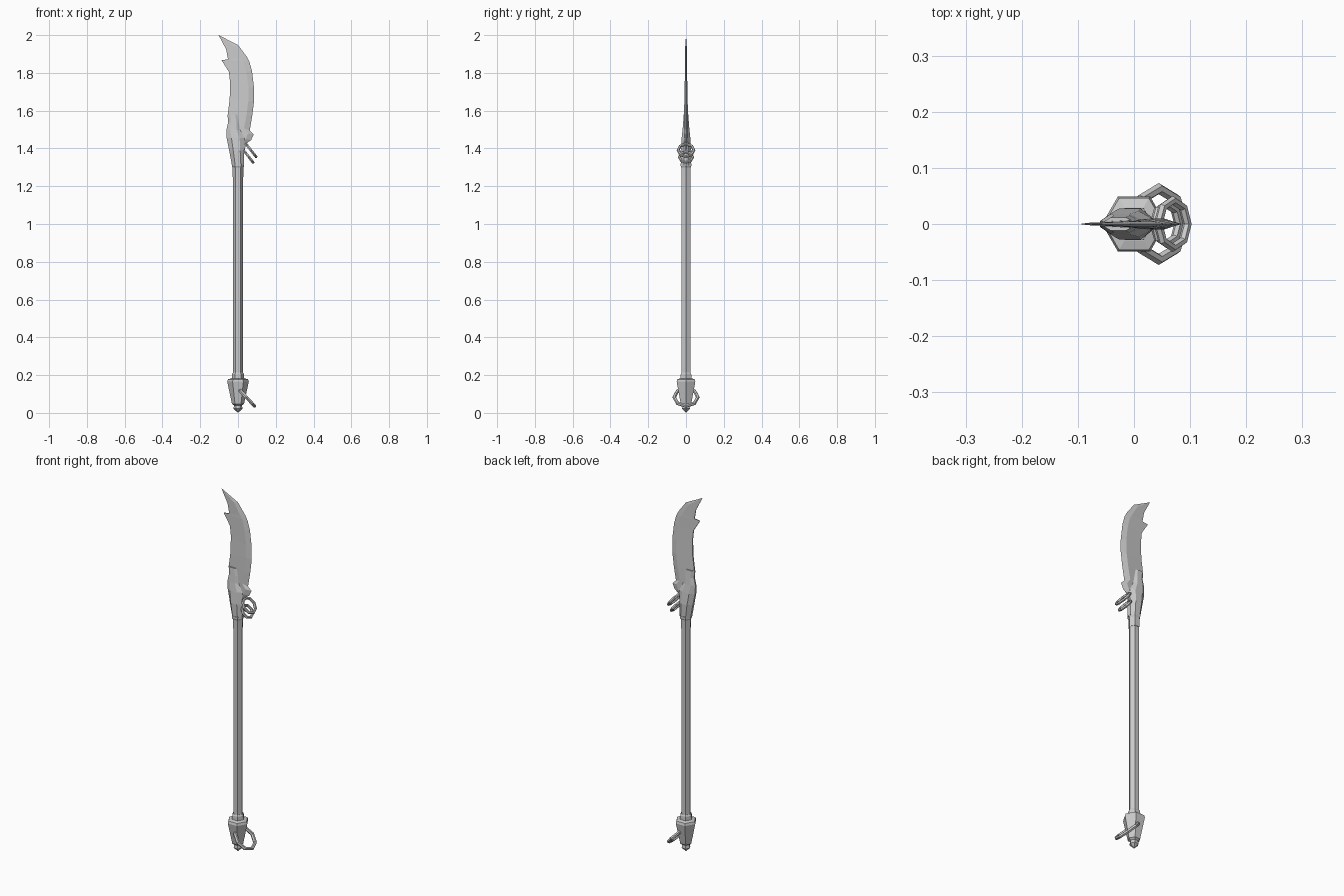
import bpy, bmesh, math

if "Cube" in bpy.data.objects:
    bpy.data.objects.remove(bpy.data.objects["Cube"])


def loft(name, sections):
    """Skin a stack of closed sections (equal point counts) and cap both ends."""
    bm = bmesh.new()
    rows = [[bm.verts.new(p) for p in s] for s in sections]
    n = len(rows[0])
    for a, b in zip(rows, rows[1:]):
        for i in range(n):
            j = (i + 1) % n
            bm.faces.new((a[i], a[j], b[j], b[i]))
    bm.faces.new(rows[0][::-1])
    bm.faces.new(rows[-1])
    bmesh.ops.remove_doubles(bm, verts=bm.verts, dist=1e-5)
    bmesh.ops.recalc_face_normals(bm, faces=bm.faces)
    me = bpy.data.meshes.new(name)
    bm.to_mesh(me)
    bm.free()
    ob = bpy.data.objects.new(name, me)
    bpy.context.collection.objects.link(ob)
    return ob


def hexagon(r, z):
    return [(r * math.cos(k * math.pi / 3), r * math.sin(k * math.pi / 3), z) for k in range(6)]


def turned(name, profile):
    return loft(name, [hexagon(r, z) for r, z in profile])


def ring(name, x, z, outer, tube, tilt):
    bpy.ops.mesh.primitive_torus_add(major_segments=8, minor_segments=6,
                                     major_radius=outer - tube, minor_radius=tube,
                                     location=(x, 0, z), rotation=(0, math.radians(tilt), 0))
    bpy.context.object.name = name


# Six-sided pole and its fittings
turned("shaft", [(0.026, 0.19), (0.026, 1.27)])
turned("upper_collar", [(0.028, 1.25), (0.029, 1.30), (0.033, 1.308), (0.033, 1.32)])
turned("lower_collar", [(0.034, 0.17), (0.032, 0.205), (0.027, 0.213)])
turned("butt_cap", [(0, 0), (0.024, 0.022), (0.021, 0.04), (0.032, 0.048),
                    (0.057, 0.165), (0.053, 0.178), (0.034, 0.183)])

# Blade: spine x, spine z, edge x, edge z, half thickness
blade_rows = [
    (-0.030, 1.33, 0.030, 1.36, 0.010),
    (-0.040, 1.40, 0.042, 1.425, 0.010),
    (-0.056, 1.46, 0.070, 1.445, 0.010),
    (-0.058, 1.50, 0.083, 1.475, 0.010),
    (-0.048, 1.54, 0.062, 1.495, 0.010),
    (-0.053, 1.59, 0.075, 1.57, 0.010),
    (-0.044, 1.66, 0.085, 1.65, 0.009),
    (-0.042, 1.75, 0.085, 1.72, 0.007),
    (-0.048, 1.805, 0.074, 1.81, 0.006),
    (-0.087, 1.867, 0.060, 1.86, 0.005),
    (-0.053, 1.872, 0.045, 1.888, 0.005),
    (-0.063, 1.925, 0.000, 1.948, 0.004),
]
sections = []
for lx, lz, rx, rz, h in blade_rows:
    t = 1 - min(0.03 / (rx - lx), 0.3)
    bx, bz = lx + (rx - lx) * t, lz + (rz - lz) * t
    sections.append([(lx, -h * 0.4, lz), (bx, -h, bz), (rx, 0, rz), (bx, h, bz), (lx, h * 0.4, lz)])
sections.append([(-0.103, 0, 2.0)] * 5)
loft("blade", sections)

# Socket clasping the blade: z, left, right, half thickness
socket = [(1.31, -0.032, 0.032, 0.026), (1.39, -0.047, 0.033, 0.028), (1.455, -0.060, 0.034, 0.023),
          (1.50, -0.061, 0.012, 0.018), (1.54, -0.052, 0.008, 0.015), (1.58, -0.056, 0.0, 0.012)]
sections = []
for z, l, r, h in socket:
    w = 0.27 * (r - l)
    sections.append([(l, -h * 0.25, z), (l + w, -h, z), (r - w, -h, z), (r, -h * 0.4, z),
                     (r, h * 0.4, z), (r - w, h, z), (l + w, h, z), (l, h * 0.25, z)])
loft("blade_socket", sections)

# Hanging rings
ring("upper_ring", 0.069, 1.390, 0.050, 0.008, 52)
ring("middle_ring", 0.058, 1.354, 0.043, 0.008, 52)
ring("butt_ring", 0.044, 0.083, 0.073, 0.010, 47)
